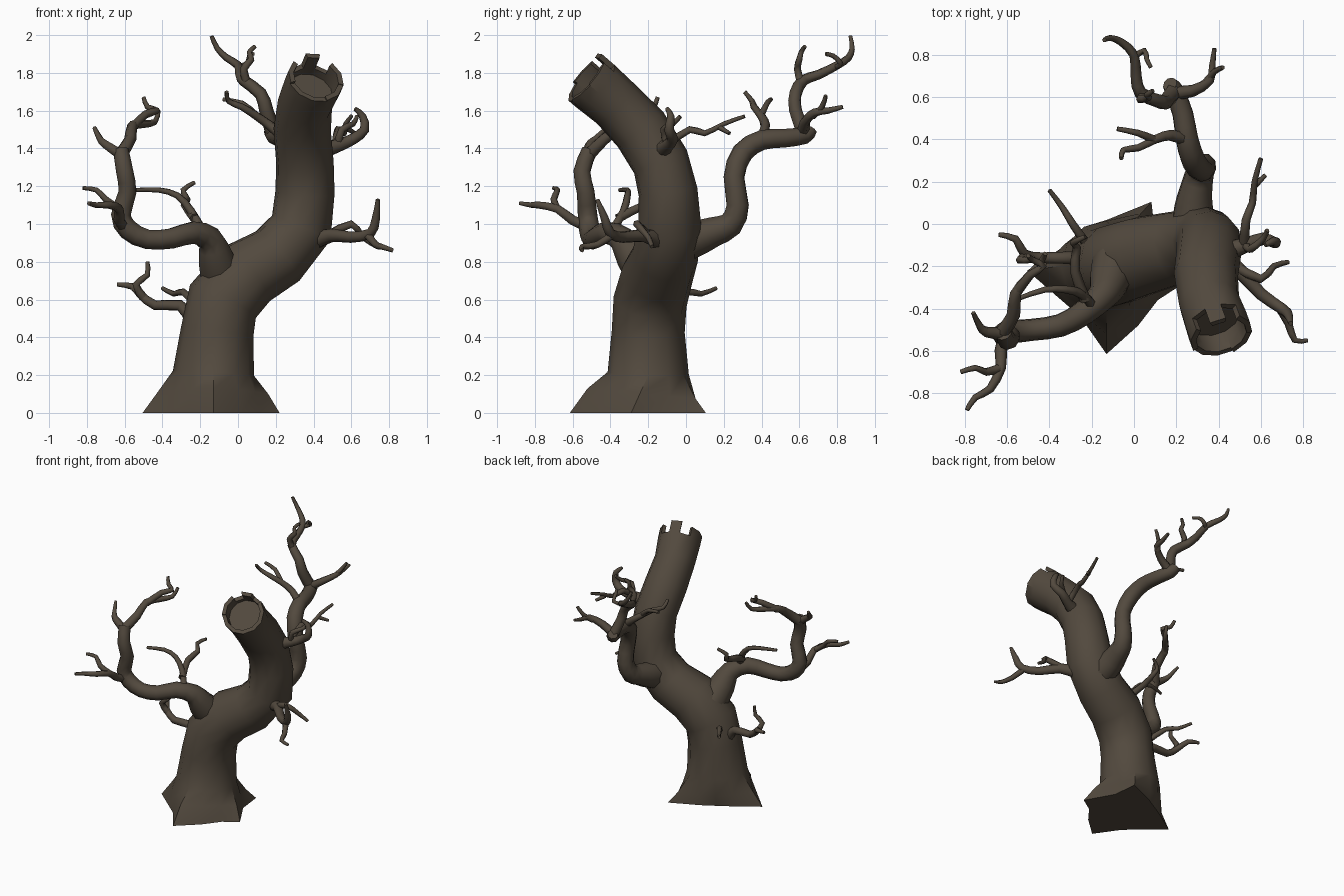
import bpy, bmesh, math
from mathutils import Vector

bark = bpy.data.materials.new("dark_bark")
bark.diffuse_color = (0.085, 0.067, 0.048, 1)


def tube(bm, pts, sides, base=None, start=None):
    """Skin a path of (x, y, z, radius); base = radius per side for chosen rings."""
    P = [Vector(p[:3]) for p in pts]
    n = len(P)
    T = [(P[min(i + 1, n - 1)] - P[max(i - 1, 0)]).normalized() for i in range(n)]
    if start:
        T[0] = Vector(start)
    u = Vector((1, 0, 0)) if abs(T[0].x) < 0.8 else Vector((0, 1, 0))
    rings = []
    for i in range(n):
        if i:
            u = T[i - 1].rotation_difference(T[i]) @ u
        u = (u - T[i] * u.dot(T[i])).normalized()
        v = T[i].cross(u)
        ring = []
        for k in range(sides):
            a = 2 * math.pi * k / sides
            r = base[i][k] if base and i in base else pts[i][3]
            ring.append(bm.verts.new(P[i] + (u * math.cos(a) + v * math.sin(a)) * r))
        rings.append(ring)
    for a, b in zip(rings, rings[1:]):
        for k in range(sides):
            j = (k + 1) % sides
            bm.faces.new((a[k], a[j], b[j], b[k]))
    bm.faces.new(rings[0][::-1])
    return bm.faces.new(rings[-1]), T[-1], rings


def rounded(pts):
    """Add a Catmull-Rom midpoint between neighbouring path points."""
    V = [Vector(p) for p in pts]
    n = len(V)
    out = []
    for i in range(n - 1):
        a, b, c, d = V[max(i - 1, 0)], V[i], V[i + 1], V[min(i + 2, n - 1)]
        out += [b, (b + c) * 0.5625 - (a + d) * 0.0625]
    return out + [V[-1]]


def finish(bm, name, angle):
    me = bpy.data.meshes.new(name)
    bm.normal_update()
    bm.to_mesh(me)
    bm.free()
    ob = bpy.data.objects.new(name, me)
    bpy.context.collection.objects.link(ob)
    me.materials.append(bark)
    bpy.ops.object.select_all(action='DESELECT')
    ob.select_set(True)
    bpy.context.view_layer.objects.active = ob
    bpy.ops.object.shade_smooth_by_angle(angle=math.radians(angle))


def limb(name, main, *twigs):
    """A main stem with explicit radii plus tapering twigs (r0, points)."""
    bm = bmesh.new()
    tube(bm, rounded(main), 9)
    for r0, path in twigs:
        m = len(path) - 1
        tube(bm, rounded([(*p, r0 + (0.011 - r0) * i / m) for i, p in enumerate(path)]), 6)
    finish(bm, name, 65)


# Trunk: root flare, leaning bend, hollow broken top
foot = [.35, .27, .375, .23, .20, .23, .375, .26, .25, .395, .30, .28]
mid = [0.5 * f + 0.115 for f in foot]
bm = bmesh.new()
cap, axis, rings = tube(bm, [
    (-.13, -.22, 0, .3), (-.13, -.21, .1, .25), (-.13, -.2, .21, .215),
    (-.11, -.2, .43, .193), (-.08, -.19, .59, .195), (.045, -.15, .735, .19),
    (.21, -.11, .83, .175), (.335, -.085, .98, .168), (.355, -.095, 1.17, .157),
    (.354, -.135, 1.33, .153), (.34, -.24, 1.5, .152), (.355, -.37, 1.635, .145),
    (.395, -.48, 1.73, .152)], 12, {0: foot, 1: mid}, (0, 0, 1))
# Skew the right and back roots
for ring, s in ((rings[0], 1), (rings[1], .5)):
    ring[0].co.y -= .07 * s
    ring[2].co.x += .025 * s
bm.normal_update()
rim = bmesh.ops.inset_region(bm, faces=[cap], thickness=.028)['faces']
centre = cap.calc_center_median()
pit = bmesh.ops.extrude_face_region(bm, geom=[cap])
bmesh.ops.translate(bm, vec=-axis * .05, verts=[g for g in pit['geom'] if isinstance(g, bmesh.types.BMVert)])
if cap.is_valid:
    bm.faces.remove(cap)

# Jagged teeth around the broken rim, in groups with gaps between
ref = Vector((1, 0, 0))
up = axis.cross(ref).normalized()
if up.z < 0:
    up = -up


def slot(f):
    d = f.calc_center_median() - centre
    return int((math.atan2(d.dot(up), d.dot(ref)) % (2 * math.pi)) / (math.pi / 6))


teeth = [({0, 1}, .07), ({3}, .09), ({5, 6}, .07), ({7, 8, 9}, .055), ({10, 11}, .065)]
slots = {f: slot(f) for f in rim}
for group, h in teeth:
    faces = [f for f in rim if f.is_valid and slots[f] in group]
    if faces:
        g = bmesh.ops.extrude_face_region(bm, geom=faces)
        bmesh.ops.translate(bm, vec=axis * h, verts=[e for e in g['geom'] if isinstance(e, bmesh.types.BMVert)])
        bmesh.ops.delete(bm, geom=[f for f in faces if f.is_valid], context='FACES_ONLY')
bmesh.ops.recalc_face_normals(bm, faces=bm.faces[:])
finish(bm, "trunk", 40)

# Left branch with collar
limb("left_branch",
     [(-.09, -.2, .73, .115), (-.12, -.28, .83, .095), (-.15, -.34, .92, .07), (-.24, -.42, .955, .06),
      (-.35, -.48, .925, .055), (-.48, -.5, .92, .053), (-.58, -.51, .97, .056), (-.62, -.52, 1.05, .053),
      (-.585, -.53, 1.17, .048), (-.6, -.55, 1.28, .046), (-.62, -.51, 1.39, .042)],
     (.038, [(-.62, -.51, 1.37), (-.57, -.43, 1.45), (-.56, -.33, 1.52), (-.5, -.25, 1.53),
             (-.44, -.18, 1.54), (-.42, -.14, 1.6)]),
     (.026, [(-.56, -.33, 1.51), (-.49, -.24, 1.58), (-.43, -.2, 1.6), (-.48, -.17, 1.62), (-.5, -.15, 1.67)]),
     (.032, [(-.61, -.52, 1.36), (-.7, -.51, 1.42), (-.73, -.48, 1.45), (-.76, -.42, 1.51)]),
     (.034, [(-.6, -.5, .98), (-.63, -.6, 1.02), (-.63, -.68, 1.08), (-.68, -.78, 1.1), (-.75, -.82, 1.1), (-.79, -.88, 1.11)]),
     (.022, [(-.63, -.68, 1.08), (-.7, -.7, 1.13), (-.75, -.68, 1.18), (-.82, -.7, 1.19)]),
     (.026, [(-.2, -.38, .98), (-.25, -.33, 1.07), (-.32, -.31, 1.15), (-.42, -.31, 1.18), (-.54, -.35, 1.18)]),
     (.028, [(-.23, -.36, 1.03), (-.28, -.22, 1.1), (-.27, -.11, 1.13), (-.29, -.09, 1.18), (-.23, -.06, 1.22)]))

# Rear branch with collar, tallest tip
limb("rear_branch",
     [(.28, -.03, .9, .11), (.28, .07, .93, .095), (.29, .15, .96, .08), (.31, .24, 1.0, .068),
      (.33, .275, 1.1, .06), (.32, .255, 1.25, .056), (.28, .3, 1.38, .058), (.25, .4, 1.445, .054),
      (.23, .52, 1.455, .05), (.19, .63, 1.47, .046), (.17, .66, 1.5, .036)],
     (.042, [(.19, .63, 1.47), (.15, .58, 1.6), (.12, .58, 1.69), (.03, .62, 1.76), (.01, .7, 1.79),
             (.0, .8, 1.84), (-.06, .86, 1.88), (-.11, .88, 1.93), (-.14, .87, 1.995)]),
     (.024, [(.05, .61, 1.74), (.03, .59, 1.82), (.07, .6, 1.87), (.06, .61, 1.91), (.09, .63, 1.94)]),
     (.016, [(.0, .79, 1.83), (.05, .82, 1.85), (.06, .78, 1.89), (.08, .74, 1.9)]),
     (.034, [(.19, .62, 1.48), (.28, .63, 1.54), (.36, .68, 1.59), (.37, .75, 1.6), (.38, .83, 1.62)]),
     (.02, [(.34, .67, 1.57), (.38, .72, 1.62), (.42, .74, 1.68)]),
     (.03, [(.24, .4, 1.46), (.17, .42, 1.52), (.1, .4, 1.57), (.02, .36, 1.62), (-.05, .35, 1.65), (-.06, .31, 1.7)]),
     (.02, [(.09, .4, 1.58), (.02, .43, 1.64), (-.08, .45, 1.66)]))

# Upper right twig cluster
limb("upper_right_branch",
     [(.44, -.13, 1.39, .05), (.53, -.1, 1.415, .035), (.61, -.07, 1.45, .03), (.67, -.09, 1.5, .026),
      (.66, -.08, 1.57, .02), (.62, -.1, 1.61, .011)],
     (.024, [(.52, -.1, 1.42), (.53, .02, 1.5), (.56, .1, 1.48), (.57, .2, 1.53), (.6, .31, 1.57)]),
     (.016, [(.57, .18, 1.51), (.62, .23, 1.48)]),
     (.022, [(.53, -.1, 1.42), (.55, -.12, 1.5), (.61, -.07, 1.53), (.63, -.03, 1.57)]))

# Lower right twig cluster
limb("lower_right_branch",
     [(.4, -.14, .91, .05), (.5, -.22, .94, .036), (.6, -.33, .93, .03), (.7, -.4, .95, .027),
      (.73, -.43, 1.03, .022), (.74, -.47, 1.13, .011)],
     (.024, [(.68, -.38, .95), (.73, -.47, .89), (.76, -.55, .88), (.82, -.55, .86)]),
     (.026, [(.48, -.2, .94), (.6, -.26, 1.0), (.66, -.2, .93), (.73, -.18, .88)]))

# Low left twig on the trunk
limb("low_left_twig",
     [(-.25, -.17, .5, .038), (-.31, -.16, .57, .03), (-.44, -.16, .57, .026), (-.52, -.14, .63, .022),
      (-.56, -.07, .67, .018), (-.64, -.05, .68, .011)],
     (.024, [(-.5, -.15, .61), (-.54, -.17, .68), (-.48, -.17, .73), (-.48, -.16, .8)]),
     (.024, [(-.22, -.1, .57), (-.29, .0, .64), (-.34, .08, .63), (-.4, .16, .66)]))
